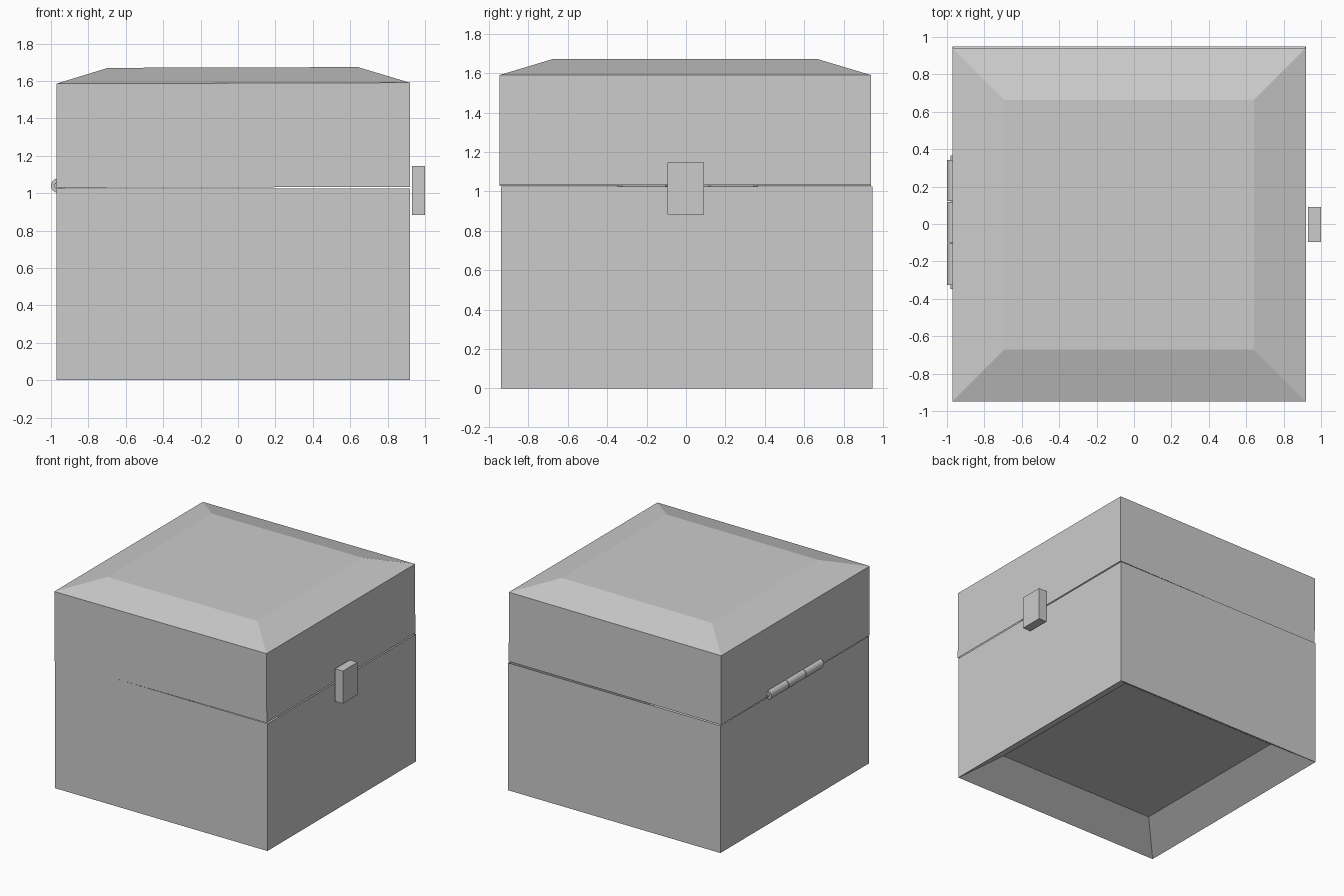
import bpy, bmesh, math

if "Cube" in bpy.data.objects:
    bpy.data.objects.remove(bpy.data.objects["Cube"])


def finish(name, bm, origin=(0, 0, 0)):
    mesh = bpy.data.meshes.new(name)
    bmesh.ops.recalc_face_normals(bm, faces=bm.faces)
    bm.to_mesh(mesh)
    bm.free()
    obj = bpy.data.objects.new(name, mesh)
    obj.location = origin
    bpy.context.collection.objects.link(obj)
    return obj


def shell(name, levels, origin=(0, 0, 0)):
    """Loft square loops (x0, x1, y0, y1, z); the last one is capped, the first left open."""
    bm = bmesh.new()
    loops = [[bm.verts.new((x, y, z)) for x, y in ((x0, y0), (x1, y0), (x1, y1), (x0, y1))]
             for x0, x1, y0, y1, z in levels]
    for a, b in zip(loops, loops[1:]):
        for i in range(4):
            j = (i + 1) % 4
            bm.faces.new((a[i], a[j], b[j], b[i]))
    bm.faces.new(loops[-1])
    return finish(name, bm, origin)


def cylinder(name, x, z, radius, y0, y1):
    bpy.ops.mesh.primitive_cylinder_add(vertices=24, radius=radius, depth=y1 - y0,
                                        location=(x, (y0 + y1) / 2, z),
                                        rotation=(math.pi / 2, 0, 0))
    obj = bpy.context.object
    obj.name = name
    bpy.ops.object.shade_smooth_by_angle()
    return obj


# Box body, open at the top, with a sloped recess underneath
shell("box_body", [(-0.97, 0.92, -0.94, 0.948, 1.025),
                   (-0.97, 0.92, -0.94, 0.948, 0.0),
                   (-0.732, 0.682, -0.702, 0.71, 0.17)])

# Lid with bevelled top, resting very slightly ajar on the hinge side
lid = shell("lid", [(0, 1.89, -0.948, 0.94, 0),
                    (0, 1.89, -0.948, 0.94, 0.557),
                    (0.277, 1.613, -0.671, 0.663, 0.641)], origin=(-0.97, 0, 1.028))
lid.rotation_euler.y = -0.003

# Latch block on the right
bpy.ops.mesh.primitive_cube_add(size=1, location=(0.965, -0.002, 1.015))
latch = bpy.context.object
latch.name = "latch"
latch.scale = (0.07, 0.186, 0.262)

# Hinge: three knuckles on a thin pin
for i, (y0, y1) in enumerate(((-0.325, -0.105), (-0.1, 0.118), (0.123, 0.343))):
    cylinder(f"hinge_knuckle_{i + 1}", -0.962, 1.04, 0.038, y0, y1)
cylinder("hinge_pin", -0.962, 1.04, 0.02, -0.348, 0.365)
